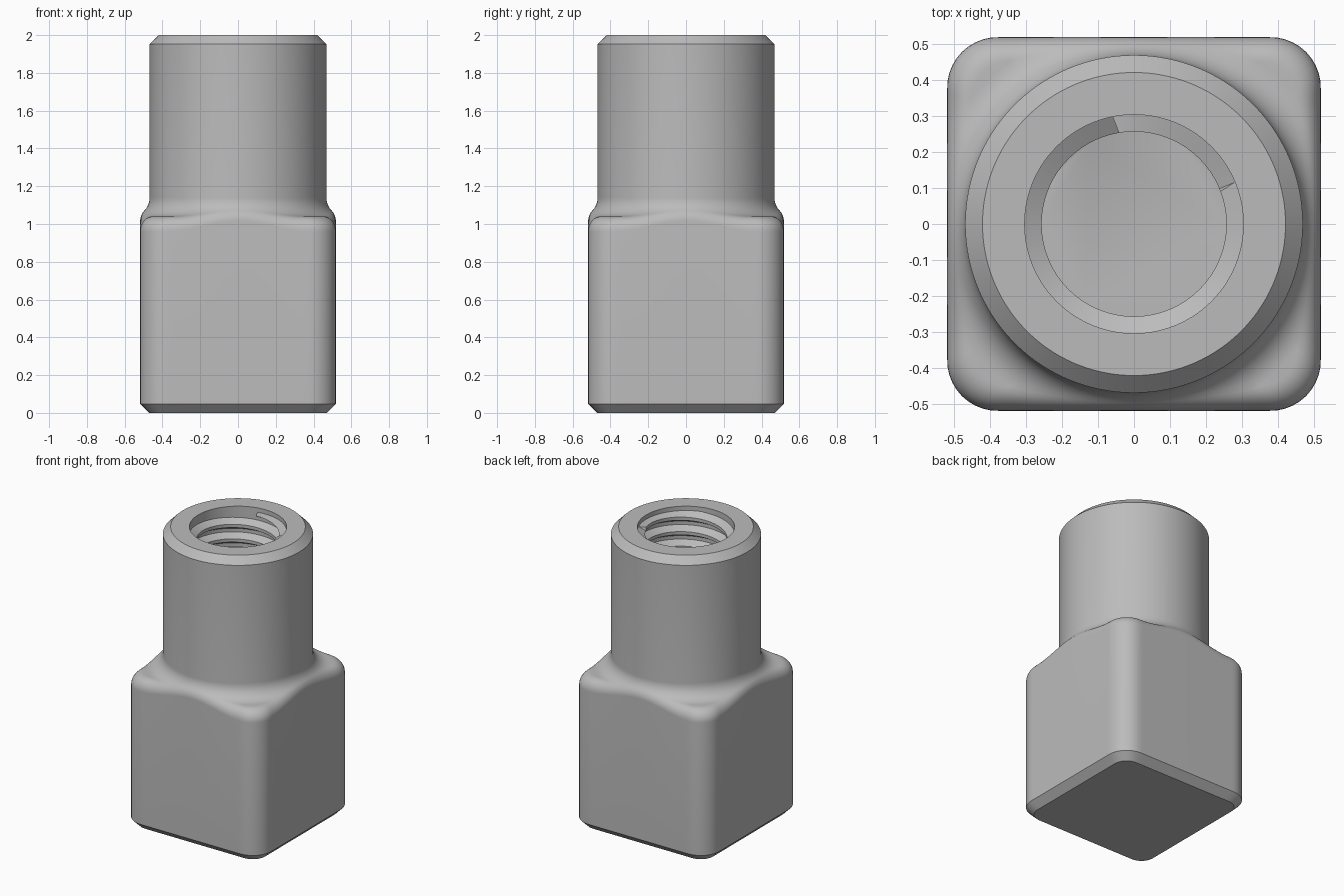
import bpy, bmesh, math
from math import sin, cos, pi, sqrt

if "Cube" in bpy.data.objects:
    bpy.data.objects.remove(bpy.data.objects["Cube"])

N = 192                       # columns around the axis
HALF, CORNER = 0.518, 0.14    # square base half width and corner radius
TUBE, SHELF = 0.468, 1.04     # round neck radius, height of the corner shelf
FILLET, EDGE = 0.10, 0.08     # neck fillet and shelf edge rounding
CHAMFER = 0.048
MAJOR, MINOR, PITCH = 0.303, 0.256, 0.1
FLOOR, ENTRY = 1.0, 1.97      # threaded hole bottom and thread start


def square_radius(t, half, r):
    """Distance from the axis to a rounded square outline at angle t."""
    c, s = abs(cos(t)), abs(sin(t))
    c, s = max(c, s), min(c, s)
    k = half - r
    if half * s / c <= k:
        return half / c
    b = k * (c + s)
    return b + sqrt(max(0, b * b - 2 * k * k + r * r))


def outer_profile(t):
    """Base, blended shoulder and neck as (radius, z) points."""
    big = square_radius(t, HALF, CORNER)
    small = square_radius(t, HALF - CHAMFER, CORNER - CHAMFER)
    pts = [(small, 0), (big, CHAMFER)]
    fx, fz = TUBE + FILLET, SHELF + FILLET
    ex, ez = big - EDGE, SHELF - EDGE
    turn = pi / 2
    if ex < fx:               # narrow shelf: the two arcs touch directly
        ez = fz - sqrt((FILLET + EDGE) ** 2 - (fx - ex) ** 2)
        turn = math.atan2(fz - ez, fx - ex)
    for i in range(9):
        a = turn * i / 8
        pts.append((ex + EDGE * cos(a), ez + EDGE * sin(a)))
    for i in range(9):
        a = turn * (1 - i / 8)
        pts.append((fx - FILLET * cos(a), fz - FILLET * sin(a)))
    return pts + [(TUBE, 2 - CHAMFER), (TUBE - CHAMFER, 2)]


def thread_profile(t):
    """Helical thread from the rim down to the hole floor."""
    pts = [(MAJOR, 2), (MAJOR, ENTRY)]
    shape = [(0.88, MAJOR), (0.61, MINOR), (0.39, MINOR), (0.12, MAJOR)]
    for k in range(11, -2, -1):
        for f, r in shape:
            z = FLOOR + PITCH * (k + f + t / (2 * pi) - 1)
            if z >= ENTRY - 0.003:
                pts.append((MAJOR, ENTRY))
            elif z <= FLOOR + 0.003:
                pts.append((MINOR, FLOOR))
            else:
                pts.append((r, z))
    return pts


bm = bmesh.new()
columns = []
for i in range(N + 1):
    t = 2 * pi * i / N
    columns.append([bm.verts.new((r * cos(t), r * sin(t), z))
                    for r, z in outer_profile(t) + thread_profile(t)])
for a, b in zip(columns, columns[1:]):
    for j in range(len(a) - 1):
        bm.faces.new((a[j], b[j], b[j + 1], a[j + 1]))

# underside and hole floor
bm.faces.new([c[0] for c in reversed(columns[:-1])])
bm.faces.new([c[-1] for c in columns[:-1]])
bmesh.ops.remove_doubles(bm, verts=bm.verts, dist=0.0002)
bmesh.ops.dissolve_degenerate(bm, edges=bm.edges, dist=0.0001)
bmesh.ops.recalc_face_normals(bm, faces=bm.faces)

mesh = bpy.data.meshes.new("threaded_standoff")
bm.to_mesh(mesh)
bm.free()
standoff = bpy.data.objects.new("threaded_standoff", mesh)
bpy.context.collection.objects.link(standoff)

grey = bpy.data.materials.new("plain grey")
grey.diffuse_color = (0.5, 0.5, 0.5, 1)
grey.use_nodes = True
grey.node_tree.nodes["Principled BSDF"].inputs["Base Color"].default_value = grey.diffuse_color
mesh.materials.append(grey)

bpy.context.view_layer.objects.active = standoff
standoff.select_set(True)
bpy.ops.object.shade_smooth_by_angle(angle=math.radians(30))
